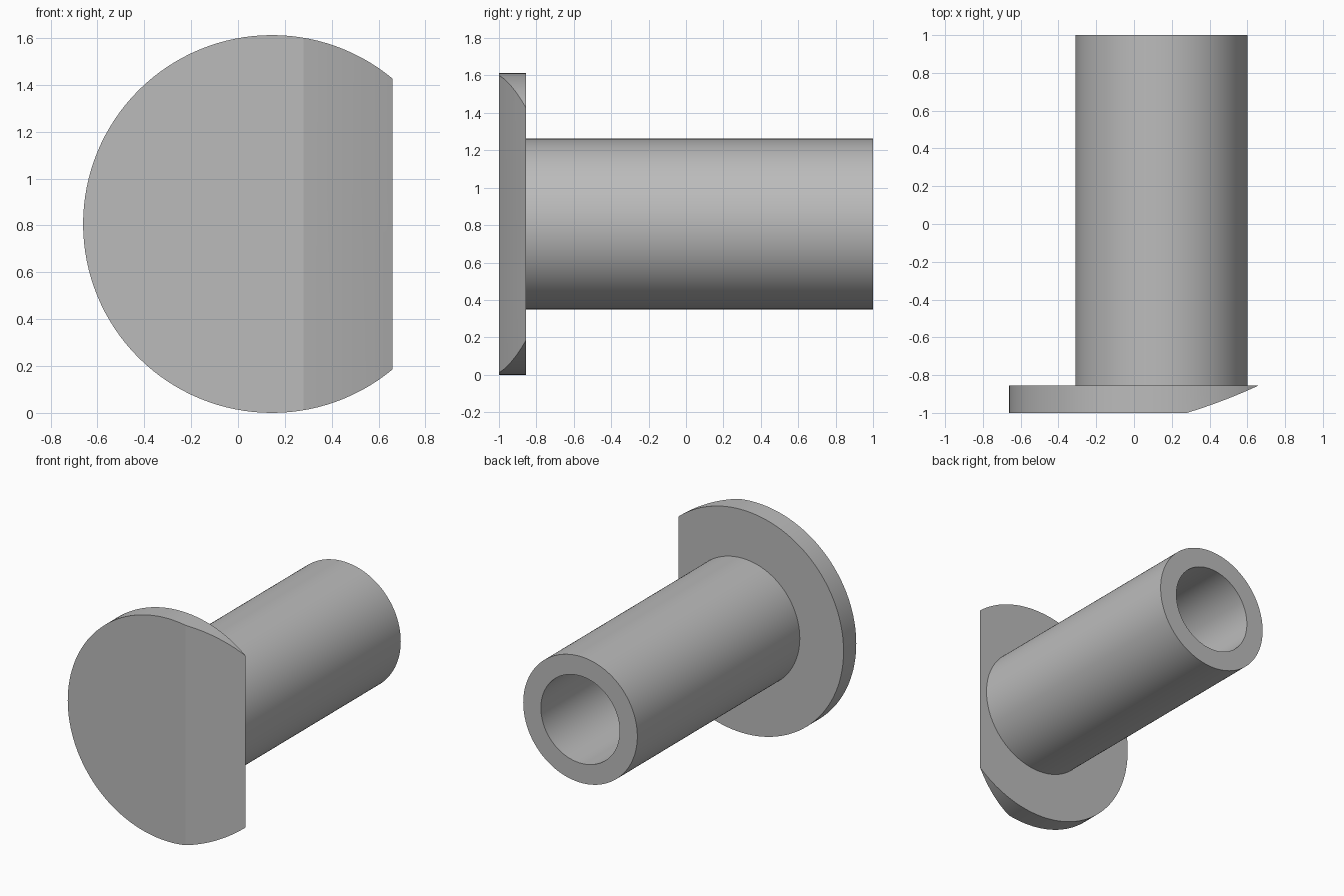
import bpy, bmesh, math
from mathutils import Matrix, Vector

if "Cube" in bpy.data.objects:
    bpy.data.objects.remove(bpy.data.objects["Cube"])

AXIS_X, AXIS_Z = 0.145, 0.806
FRONT, FLANGE_BACK, BACK = -1.0, -0.855, 1.0
SEGMENTS = 128

grey = bpy.data.materials.new("plain grey")
grey.use_nodes = True
colour = (0.5, 0.5, 0.5, 1)
grey.diffuse_color = colour
grey.node_tree.nodes["Principled BSDF"].inputs["Base Color"].default_value = colour


def finish(name, bm):
    bmesh.ops.recalc_face_normals(bm, faces=bm.faces)
    mesh = bpy.data.meshes.new(name)
    bm.to_mesh(mesh)
    bm.free()
    mesh.materials.append(grey)
    obj = bpy.data.objects.new(name, mesh)
    bpy.context.collection.objects.link(obj)
    bpy.ops.object.select_all(action='DESELECT')
    obj.select_set(True)
    bpy.context.view_layer.objects.active = obj
    bpy.ops.object.shade_smooth_by_angle(angle=math.radians(12))
    return obj


# Round flange, shaved on one side by a gently curved bevel
bm = bmesh.new()
placement = (Matrix.Translation((AXIS_X, (FRONT + FLANGE_BACK) / 2, AXIS_Z))
             @ Matrix.Rotation(math.pi / 2, 4, 'X'))
bmesh.ops.create_cone(bm, cap_ends=True, segments=SEGMENTS, radius1=0.806,
                      radius2=0.806, depth=FLANGE_BACK - FRONT, matrix=placement)
start, end = Vector((0.28, FRONT, 0)), Vector((0.66, FLANGE_BACK, 0))
chord = end - start
bulge = Vector((chord.y, -chord.x, 0)).normalized() * 0.007
steps = 8
curve = [start + chord * t + bulge * 4 * t * (1 - t)
         for t in (i / steps for i in range(steps + 1))]
for a, b in zip(curve, curve[1:]):
    normal = Vector((b.y - a.y, a.x - b.x, 0)).normalized()
    cut = bmesh.ops.bisect_plane(bm, geom=bm.verts[:] + bm.edges[:] + bm.faces[:],
                                 plane_co=a, plane_no=normal, clear_outer=True)
    edges = [e for e in cut["geom_cut"] if isinstance(e, bmesh.types.BMEdge)]
    bmesh.ops.holes_fill(bm, edges=[e for e in bm.edges if e.is_boundary] or edges)
finish("flange", bm)

# Hollow shank: closed wall profile (radius, y) spun about the long axis
bm = bmesh.new()
outer, bore = 0.456, 0.315
profile = [(0, FLANGE_BACK), (bore, FLANGE_BACK), (bore, BACK),
           (outer, BACK), (outer, FLANGE_BACK)]
verts = [bm.verts.new((AXIS_X + r, y, AXIS_Z)) for r, y in profile]
edges = [bm.edges.new(pair) for pair in zip(verts, verts[1:])]
bmesh.ops.spin(bm, geom=verts + edges, cent=(AXIS_X, 0, AXIS_Z), axis=(0, 1, 0),
               angle=math.tau, steps=SEGMENTS)
bmesh.ops.remove_doubles(bm, verts=bm.verts, dist=0.0001)
finish("hollow_shank", bm)
